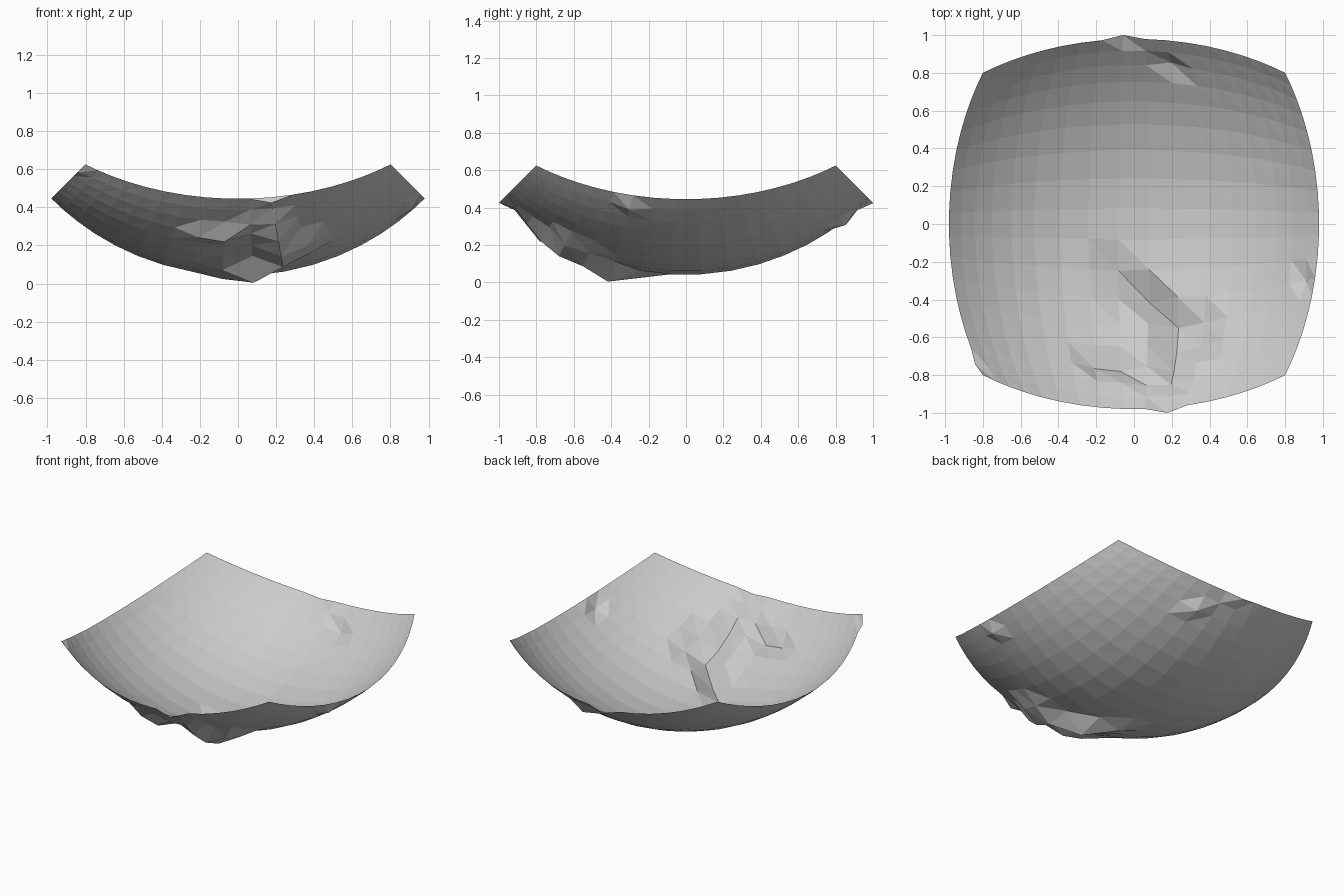
import bpy, bmesh
from mathutils import Vector

if "Cube" in bpy.data.objects:
    bpy.data.objects.remove(bpy.data.objects["Cube"])

N = 17          # cells per side
R = 1.386       # sphere radius
ZC = 1.425      # sphere centre height

# outward bumps: (grid column, grid row) in odd half-cells from the middle -> percent
bumps = {
    (-1, -3): 2.8, (-1, -5): 2.0, (1, -5): 7.0, (3, -7): 5.8, (5, -7): 2.5,
    (3, -9): 6.1, (5, -9): 3.5, (3, -11): 4.5, (-3, -11): 2.8, (-1, -11): 3.8,
    (1, -13): 1.5, (3, -13): 2.0, (3, -17): 2.8, (15, -5): 2.0,
    (-1, 17): 2.2, (3, 13): 2.5, (-17, -15): 1.2,
}

# curved shell: one cube face projected onto a sphere
bm = bmesh.new()
grid = {}
steps = range(-N, N + 1, 2)
for a in steps:
    for b in steps:
        r = R * (1 + bumps.get((a, b), 0) / 100)
        p = Vector((a / N, b / N, -1)).normalized() * r
        grid[a, b] = bm.verts.new((p.x, p.y, p.z + ZC))

# triangulated cells, diagonal from back-left to front-right, facing outward
for a in steps[:-1]:
    for b in steps[:-1]:
        fl, fr = grid[a, b], grid[a + 2, b]
        bl, br = grid[a, b + 2], grid[a + 2, b + 2]
        bm.faces.new((fl, bl, fr))
        bm.faces.new((bl, br, fr))

mesh = bpy.data.meshes.new("curved_shell")
bm.to_mesh(mesh)
bm.free()
shell = bpy.data.objects.new("curved_shell", mesh)
bpy.context.collection.objects.link(shell)
